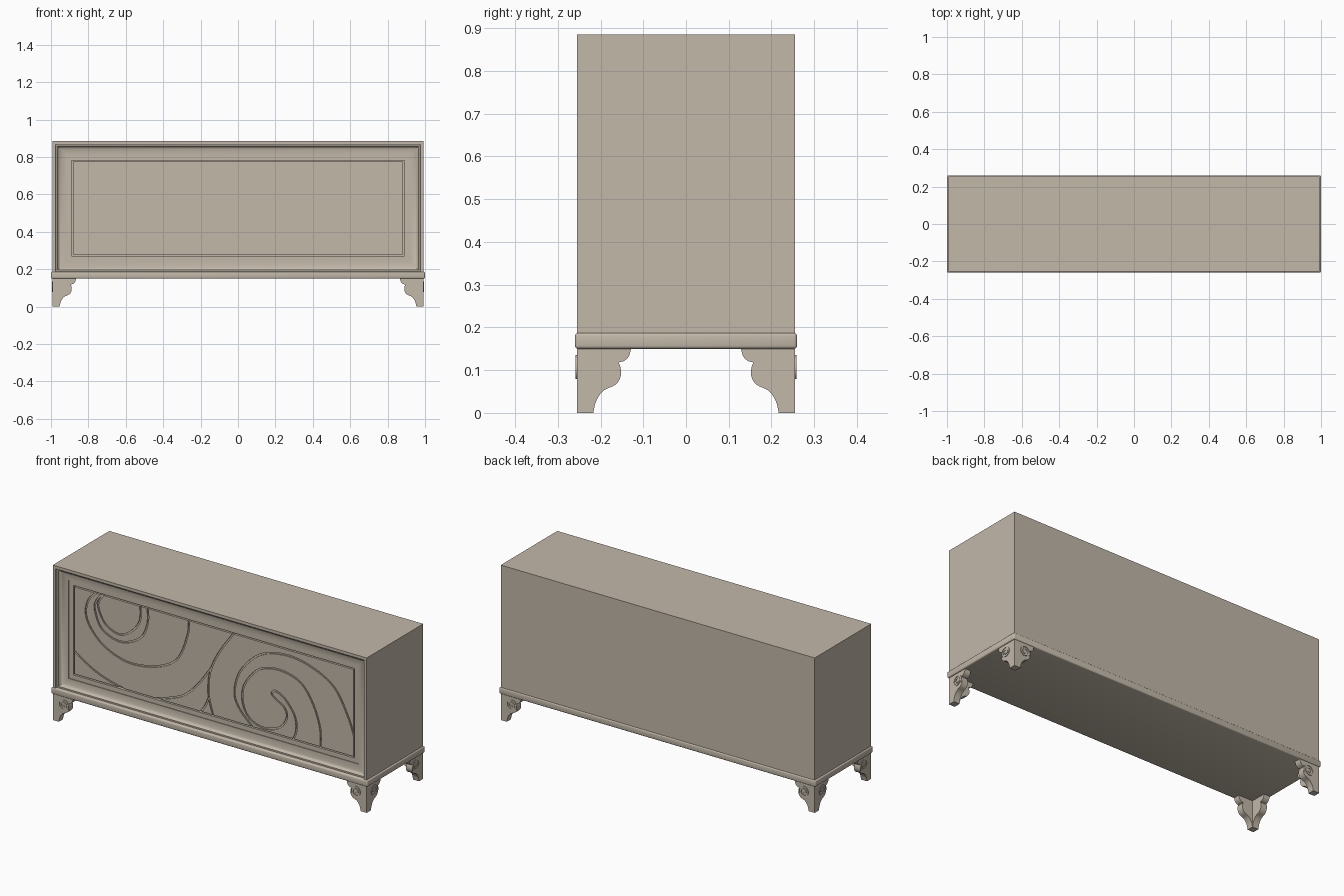
import bpy, bmesh, math
from mathutils import Vector

if "Cube" in bpy.data.objects:
    bpy.data.objects.remove(bpy.data.objects["Cube"])

HALF_W, HALF_D = 0.992, 0.255
BOTTOM, TOP = 0.168, 0.885
PANEL_DEPTH = 0.038

# One painted-wood colour for the whole cabinet
paint = bpy.data.materials.new("warm_beige_paint")
paint.use_nodes = True
paint.diffuse_color = (0.54, 0.48, 0.395, 1)
shader = next(n for n in paint.node_tree.nodes if n.type == 'BSDF_PRINCIPLED')
shader.inputs["Base Color"].default_value = paint.diffuse_color
shader.inputs["Roughness"].default_value = 0.6


def finish(bm, name, smooth=False):
    """Turn a bmesh into a painted object."""
    bmesh.ops.recalc_face_normals(bm, faces=bm.faces[:])
    mesh = bpy.data.meshes.new(name)
    bm.to_mesh(mesh)
    bm.free()
    obj = bpy.data.objects.new(name, mesh)
    bpy.context.collection.objects.link(obj)
    mesh.materials.append(paint)
    if smooth:
        bpy.ops.object.select_all(action='DESELECT')
        obj.select_set(True)
        bpy.context.view_layer.objects.active = obj
        bpy.ops.object.shade_smooth_by_angle(angle=math.radians(30))
    return obj


def loft(bm, rings):
    """Skin closed rings of points and cap both ends."""
    rows = [[bm.verts.new(p) for p in ring] for ring in rings]
    for a, b in zip(rows, rows[1:]):
        for i in range(len(a)):
            j = (i + 1) % len(a)
            bm.faces.new((a[i], a[j], b[j], b[i]))
    bm.faces.new(rows[0])
    bm.faces.new(rows[-1])


def box(bm, x0, x1, y0, y1, z0, z1):
    loft(bm, [[(x0, y, z0), (x1, y, z0), (x1, y, z1), (x0, y, z1)] for y in (y0, y1)])


def smooth_path(points, steps=7):
    """Catmull-Rom path through a few points."""
    pts = [Vector(p) for p in points]
    pts = [2 * pts[0] - pts[1]] + pts + [2 * pts[-1] - pts[-2]]
    path = []
    for a, b, c, d in zip(pts, pts[1:], pts[2:], pts[3:]):
        for k in range(steps):
            t = k / steps
            path.append(0.5 * (2 * b + (c - a) * t + (2 * a - 5 * b + 4 * c - d) * t**2
                               + (3 * b - a - 3 * c + d) * t**3))
    return path + [pts[-2]]


def ribbon(bm, path, width, low, high, place):
    """Rectangular strip along a flat path; place maps (u, v, depth) to space."""
    rings = []
    for i, p in enumerate(path):
        t = (path[min(i + 1, len(path) - 1)] - path[max(i - 1, 0)]).normalized()
        side = Vector((-t.y, t.x)) * width / 2
        a, b = p + side, p - side
        rings.append([place(a.x, a.y, low), place(b.x, b.y, low),
                      place(b.x, b.y, high), place(a.x, a.y, high)])
    loft(bm, rings)


# Cabinet body: back, sides, then the stepped and coved frame round the front
def rect(inset, depth):
    x, y = HALF_W - inset, -HALF_D + depth
    return [(-x, y, BOTTOM + inset), (x, y, BOTTOM + inset),
            (x, y, TOP - inset), (-x, y, TOP - inset)]


profile = [(0, 2 * HALF_D), (0, 0), (0.017, 0), (0.019, 0.012), (0.027, 0.012)]
for k in range(1, 9):
    t = k / 8 * math.pi / 2
    profile.append((0.027 + 0.047 * (1 - math.cos(t)), 0.012 + 0.022 * math.sin(t)))
profile += [(0.077, 0.034), (0.077, PANEL_DEPTH), (0.103, PANEL_DEPTH), (0.103, 0.06)]
bm = bmesh.new()
loft(bm, [rect(*p) for p in profile])
finish(bm, "cabinet_body", smooth=True)

# Front panel with carved scrolls
left_outer = [(-.16, .80), (-.165, .70), (-.23, .54), (-.36, .46), (-.54, .435),
              (-.69, .485), (-.78, .57), (-.81, .65), (-.79, .73), (-.73, .79)]
left_middle = [(-.42, .80), (-.42, .69), (-.47, .59), (-.59, .54), (-.70, .575),
               (-.745, .65), (-.75, .72), (-.70, .79)]
left_inner = [(-.465, .80), (-.47, .69), (-.53, .61), (-.605, .58), (-.685, .615),
              (-.725, .68), (-.73, .73), (-.69, .79)]
lower_sweep = [(-.90, .42), (-.74, .325), (-.56, .274), (-.46, .262), (-.37, .274),
               (-.2, .335), (-.1, .43), (-.02, .54)]
middle_sweep = [(.14, .80), (.035, .65), (-.02, .535), (-.035, .44), (-.03, .36), (0, .26)]
middle_branch = [(-.1, .26), (-.06, .31), (-.033, .37)]
right_outer = [(.89, .38), (.85, .49), (.76, .64), (.61, .72), (.45, .743), (.29, .70),
               (.17, .58), (.13, .45), (.16, .36), (.26, .26)]
right_inner = [(.675, .25), (.67, .385), (.62, .52), (.54, .615), (.41, .647),
               (.285, .615), (.195, .51), (.18, .41), (.22, .325), (.31, .29),
               (.41, .315), (.46, .385), (.445, .44), (.39, .475), (.365, .50),
               (.39, .52), (.45, .49), (.51, .41), (.52, .33), (.49, .25)]

bm = bmesh.new()
edge = HALF_W - 0.11
face_y = -HALF_D + PANEL_DEPTH
box(bm, -edge, edge, face_y, face_y + 0.021, BOTTOM + 0.11, TOP - 0.11)
panel = finish(bm, "front_panel")

bm = bmesh.new()
for scroll in (left_outer, left_middle, left_inner, lower_sweep, middle_sweep,
               middle_branch, right_outer, right_inner):
    ribbon(bm, smooth_path(scroll), 0.009, -0.012, 0.006,
           lambda u, v, d: (u, face_y + d, v))
cutter = finish(bm, "scroll_cutter")
cutter.hide_render = True
carve = panel.modifiers.new("carve", 'BOOLEAN')
carve.operation = 'DIFFERENCE'
carve.solver = 'EXACT'
carve.use_self = True
carve.object = cutter
bpy.context.view_layer.update()
carved = bpy.data.meshes.new_from_object(
    panel.evaluated_get(bpy.context.evaluated_depsgraph_get()))
panel.modifiers.clear()
panel.data = carved
bpy.data.objects.remove(cutter)

# Rounded base moulding
bm = bmesh.new()
box(bm, -1, 1, -0.26, 0.26, 0.15, 0.187)
bmesh.ops.bevel(bm, geom=bm.edges[:], offset=0.007, segments=3, profile=0.5, affect='EDGES')
finish(bm, "base_moulding", smooth=True)

# Bracket feet: two mitred plates per corner, each with a raised volute
foot_curve = smooth_path([(.038, 0), (.045, .028), (.062, .052), (.09, .066), (.102, .085),
                          (.102, .105), (.097, .118)], 4)
foot_curve += smooth_path([(.11, .121), (.121, .132), (.127, .152)], 4)
foot_outline = [Vector((0, .152)), Vector((0, 0))] + foot_curve
THICK = 0.037
volute = []
for k in range(49):
    turn = k / 48
    r = 0.033 - 0.026 * turn
    a = math.radians(-30) + turn * math.tau * 2
    volute.append(Vector((0.067 + r * math.cos(a), 0.104 + r * math.sin(a))))


def foot(name, sx, sy):
    bm = bmesh.new()
    for place in (lambda u, v, d: (sx * (HALF_W - u), sy * (HALF_D - d), v),
                  lambda u, v, d: (sx * (HALF_W - d), sy * (HALF_D - u), v)):
        loft(bm, [[place(p.x, p.y, 0) for p in foot_outline],
                  [place(max(p.x, THICK), p.y, THICK) for p in foot_outline]])
        ribbon(bm, volute, 0.005, -0.003, 0.002, place)
    finish(bm, name, smooth=True)


for end, sy in (("front", -1), ("back", 1)):
    for hand, sx in (("left", 1), ("right", -1)):
        foot(f"{end}_{hand}_foot", sx, sy)
